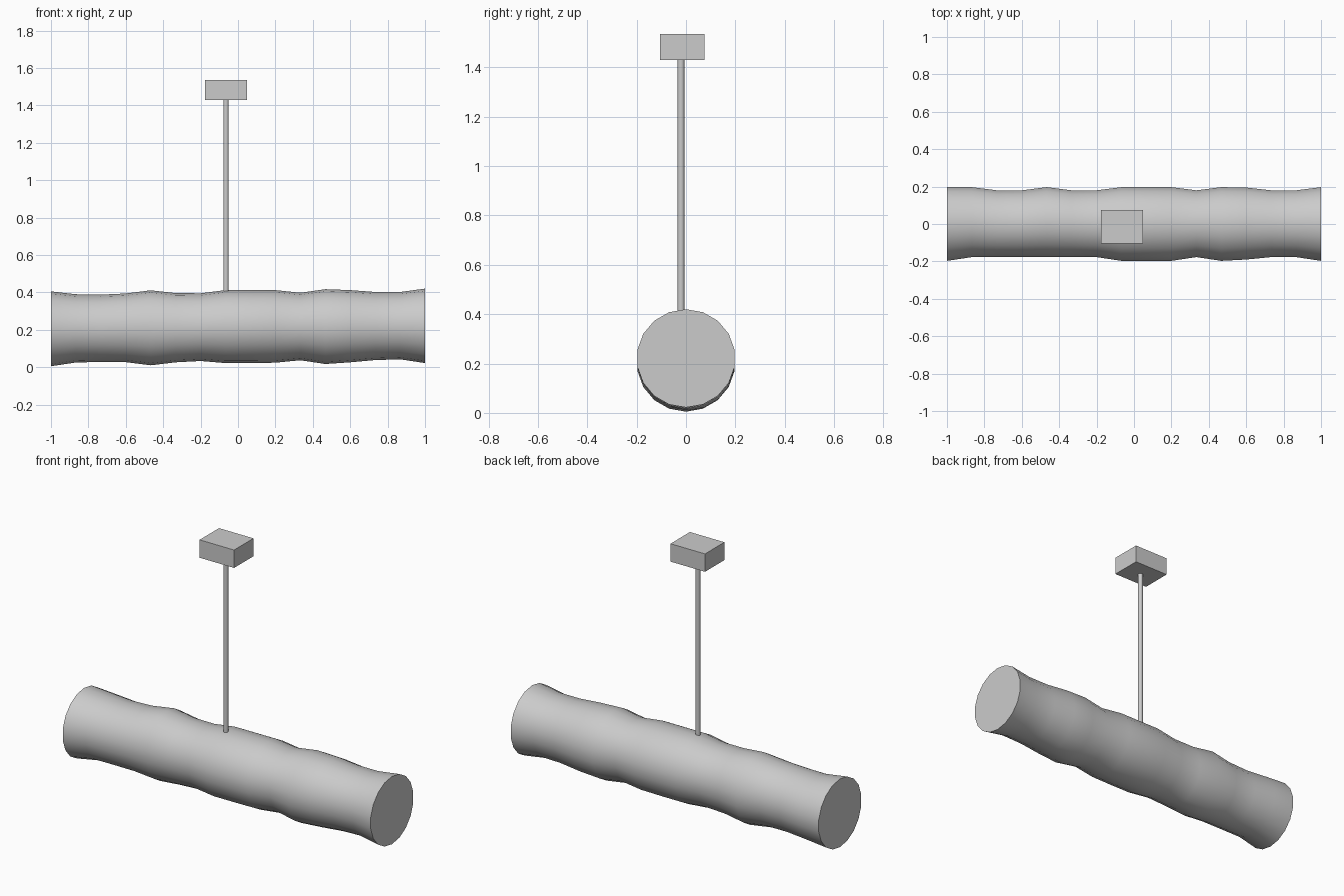
import bpy, bmesh, math

cube = bpy.data.objects.get("Cube")
if cube:
    bpy.data.objects.remove(cube, do_unlink=True)

# One plain grey for everything
grey = bpy.data.materials.new("plain grey")
grey.use_nodes = True
colour = (0.6, 0.6, 0.6, 1)
grey.diffuse_color = colour
grey.node_tree.nodes["Principled BSDF"].inputs["Base Color"].default_value = colour


def finish(obj, name, smooth=False):
    obj.name = name
    obj.data.name = name
    obj.data.materials.clear()
    obj.data.materials.append(grey)
    bpy.ops.object.select_all(action="DESELECT")
    obj.select_set(True)
    bpy.context.view_layer.objects.active = obj
    if smooth:
        bpy.ops.object.shade_smooth_by_angle(angle=math.radians(40))


# Uneven log: evenly spaced rings, each given as top, bottom, back, front
SIDES = 18
RINGS = [
    (.405, .005, .197, -.197), (.39, .025, .197, -.177),
    (.388, .028, .18, -.177), (.394, .027, .18, -.177),
    (.411, .01, .197, -.177), (.396, .026, .18, -.177),
    (.395, .033, .18, -.177), (.412, .022, .197, -.197),
    (.412, .022, .197, -.197), (.412, .024, .197, -.197),
    (.398, .037, .18, -.177), (.417, .017, .197, -.197),
    (.412, .026, .195, -.19), (.402, .038, .18, -.177),
    (.402, .042, .18, -.177), (.42, .022, .197, -.197),
]


def build_log():
    bm = bmesh.new()
    loops = []
    for i, (top, bottom, back, front) in enumerate(RINGS):
        x = -1 + 2 * i / (len(RINGS) - 1)
        cy, cz = (back + front) / 2, (top + bottom) / 2
        # the widest corners sit just short of the true radius
        ry = (back - front) / 2 / math.cos(math.pi / SIDES)
        rz = (top - bottom) / 2
        angles = [2 * math.pi * k / SIDES for k in range(SIDES)]
        loops.append([bm.verts.new((x, cy + ry * math.sin(a), cz + rz * math.cos(a)))
                      for a in angles])
    for a, b in zip(loops, loops[1:]):
        for k in range(SIDES):
            n = (k + 1) % SIDES
            bm.faces.new((a[k], a[n], b[n], b[k]))
    bm.faces.new(loops[0])
    bm.faces.new(loops[-1])
    bmesh.ops.recalc_face_normals(bm, faces=bm.faces)
    mesh = bpy.data.meshes.new("log")
    bm.to_mesh(mesh)
    bm.free()
    obj = bpy.data.objects.new("log", mesh)
    bpy.context.collection.objects.link(obj)
    finish(obj, "log", smooth=True)


build_log()

# Thin upright rod set into the log
ROD_BASE, ROD_TOP = 0.38, 1.43
bpy.ops.mesh.primitive_cylinder_add(
    vertices=12, radius=0.014, depth=ROD_TOP - ROD_BASE,
    location=(-0.064, -0.02, (ROD_BASE + ROD_TOP) / 2))
finish(bpy.context.object, "rod", smooth=True)

# Block on top of the rod
bpy.ops.mesh.primitive_cube_add(size=1, location=(-0.064, -0.015, 1.482))
block = bpy.context.object
block.scale = (0.224, 0.18, 0.105)
finish(block, "top_block")
